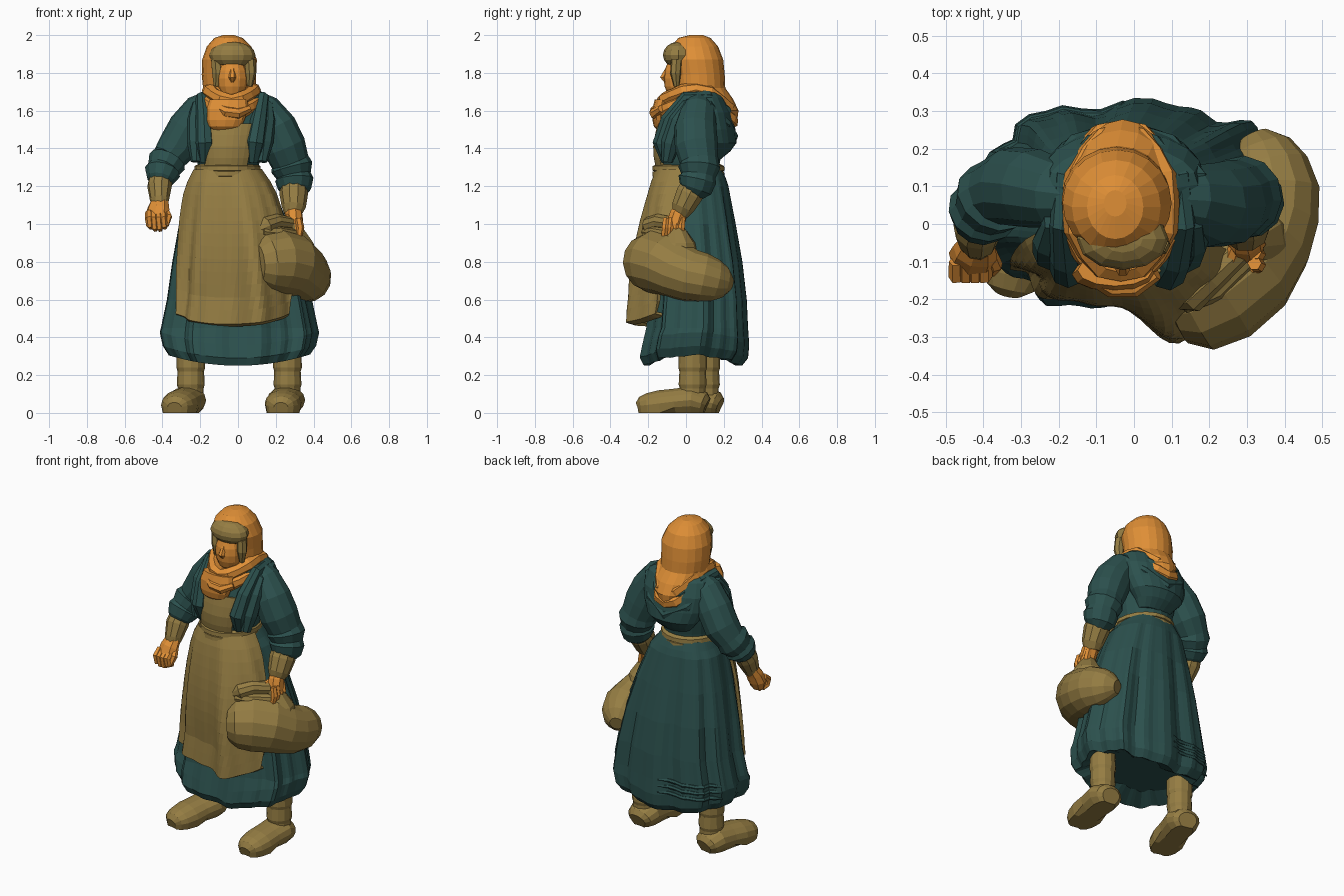
import bpy, bmesh, math
from mathutils import Vector


def material(name, rgb):
    m = bpy.data.materials.new(name)
    m.diffuse_color = (*rgb, 1)
    return m


TEAL = material("teal cloth", (0.025, 0.082, 0.076))
OLIVE = material("olive cloth", (0.300, 0.205, 0.056))
ORANGE = material("orange", (0.740, 0.275, 0.037))


def build(name, rows, mat, closed=True, caps=True, floor=False, thick=0):
    """Skin a list of point rows into one flat-shaded mesh."""
    bm = bmesh.new()
    vs = [[bm.verts.new((p[0], p[1], 0 if floor and p[2] < 0.022 else p[2])) for p in r] for r in rows]
    n = len(rows[0])
    for a, b in zip(vs, vs[1:]):
        for i in range(n if closed else n - 1):
            j = (i + 1) % n
            bm.faces.new((a[i], a[j], b[j], b[i]))
    if closed and caps:
        bm.faces.new(vs[0])
        bm.faces.new(vs[-1])
    bmesh.ops.recalc_face_normals(bm, faces=bm.faces)
    me = bpy.data.meshes.new(name)
    bm.to_mesh(me)
    bm.free()
    me.materials.append(mat)
    ob = bpy.data.objects.new(name, me)
    bpy.context.collection.objects.link(ob)
    if thick:
        s = ob.modifiers.new("thickness", 'SOLIDIFY')
        s.thickness, s.offset = thick, 0
    return ob


def tube(name, path, mat, n=10, wide=1.0, loop=False, floor=False):
    """Tube through (x, y, z, radius) points; wide stretches it sideways."""
    pts = [Vector(p[:3]) for p in path]
    m, u, rows = len(pts), None, []
    for i, p in enumerate(pts):
        a = pts[(i - 1) % m] if loop else pts[max(i - 1, 0)]
        b = pts[(i + 1) % m] if loop else pts[min(i + 1, m - 1)]
        t = (b - a).normalized()
        if u is None:
            u = t.cross(Vector((0, 0, 1)))
            if u.length < 0.5:
                u = Vector((1, 0, 0))
        u = (u - t * u.dot(t)).normalized()
        v, r = t.cross(u), path[i][3]
        rows.append([p + u * math.cos(k * math.tau / n) * r * wide + v * math.sin(k * math.tau / n) * r
                     for k in range(n)])
    if loop:
        rows.append([q.copy() for q in rows[0]])
    return build(name, rows, mat, caps=not loop, floor=floor)


def ring_pt(r, th, off=0, fold=0, box=1.0):
    """Point on an oval ring (z, centre x, half width, front y, back y)."""
    z, cx, rx, yf, yb = r
    c, s = math.cos(th), math.sin(th)
    f = off + fold * (0.6 * math.sin(9 * th + 1) + 0.4 * math.sin(17 * th))
    c, s = math.copysign(abs(c) ** box, c), math.copysign(abs(s) ** box, s)
    return [cx + (rx + f) * c, (yf + yb) / 2 + ((yb - yf) / 2 + f) * s, z]


def at(rings, z):
    """Interpolate a descending ring profile at height z."""
    for a, b in zip(rings, rings[1:]):
        if b[0] <= z <= a[0]:
            k = (a[0] - z) / (a[0] - b[0])
            return [p + (q - p) * k for p, q in zip(a, b)]


def loft(name, rings, mat, n=20):
    return build(name, [[ring_pt(r, k * math.tau / n) for k in range(n)] for r in rings], mat)


def ball(name, c, r, mat, n=12, m=8):
    rows = [[(c[0] + r[0] * math.sin(a) * math.cos(k * math.tau / n),
              c[1] + r[1] * math.sin(a) * math.sin(k * math.tau / n),
              c[2] + r[2] * math.cos(a)) for k in range(n)]
            for a in [0.08 + (math.pi - 0.16) * i / m for i in range(m + 1)]]
    return build(name, rows, mat)


# Skirt with gathered folds and a tucked hem
SKIRT = [(1.29, -.055, .16, -.14, .19), (1.24, -.05, .19, -.15, .21), (1.2, -.045, .22, -.155, .222),
         (1.0, -.025, .285, -.165, .255), (.8, -.01, .333, -.175, .285), (.6, 0, .37, -.18, .305),
         (.45, 0, .402, -.195, .312), (.36, 0, .408, -.215, .318), (.29, 0, .392, -.23, .312),
         (.25, 0, .36, -.21, .28), (.31, 0, .26, -.12, .19)]


def fold_at(z):
    return 0.023 * min(1, (1.29 - z) / 0.6)


rows = []
for r in SKIRT:
    row = [ring_pt(r, k * math.tau / 84, 0, fold_at(r[0]), 0.82) for k in range(84)]
    if r[0] < 0.4:
        for p in row:
            p[2] += 0.065 * min(1, (p[0] / 0.4) ** 2)
    rows.append(row)
build("skirt", rows, TEAL)

# Tucks sewn round the back of the hem
for i in range(3):
    z = .375 + .038 * i
    tube("hem_tuck_%d" % i, [(*ring_pt(at(SKIRT, z), math.radians(92 + 7 * k), -.003, fold_at(z), .82), .004 if k in (0, 9) else .013)
                             for k in range(10)], TEAL, n=6)

# Apron follows the skirt and is pushed forward under the bundle
rows = []
for i in range(13):
    t = i / 12
    row = []
    for k in range(37):
        s = k / 36
        left, right = 82 - 30 * t ** 0.7, 82 - 42 * t
        th = math.radians(-90 - left + (left + right) * s)
        z = 1.285 - t * (0.755 + 0.055 * math.sin(math.pi * s))
        p = ring_pt(at(SKIRT, z), th, 0.012, fold_at(z), 0.82)
        p[1] -= 0.03 * math.sin(math.pi * s) * math.sin(math.pi * min(1, t * 1.2))
        p[1] -= 0.09 * min(1, t * 1.2) ** 1.2 * math.exp(-((p[0] - 0.11) / 0.13) ** 2)
        row.append(p)
    rows.append(row)
last = [[p[0] * .98, p[1] + 0.04, p[2] - 0.01] for p in rows[-1]]
build("apron", rows + [last], OLIVE, closed=False, thick=0.018)

# Waistband in two rolls
for i, z in enumerate((1.265, 1.295)):
    loft("waistband_%d" % i, [(z + .022, -.055, .155, -.15, .18), (z + .012, -.055, .174, -.176, .202),
                              (z - .012, -.055, .176, -.178, .204), (z - .022, -.055, .155, -.15, .18)], OLIVE)

# Bodice, back drape and bib
TORSO = [(1.73, -.03, .10, -.04, .15), (1.68, -.03, .18, -.08, .20), (1.62, -.03, .205, -.10, .22),
         (1.52, -.035, .195, -.135, .215), (1.42, -.045, .185, -.155, .20), (1.33, -.05, .165, -.15, .18),
         (1.26, -.055, .15, -.13, .17)]
loft("bodice", TORSO, TEAL)
loft("back_drape", [(1.73, -.03, .11, .02, .16), (1.67, -.03, .20, 0, .21), (1.59, -.03, .215, .02, .245),
                    (1.5, -.03, .20, .04, .262), (1.43, -.03, .17, .06, .268), (1.385, -.03, .13, .07, .235),
                    (1.34, -.03, .10, .08, .18)], TEAL)
rows = []
for i in range(5):
    z = 1.53 - 0.24 * i / 4
    rows.append([ring_pt(at(TORSO, z), math.radians(-90 - 44 + 78 * k / 8), 0.012) for k in range(9)])
build("bib", rows, OLIVE, closed=False, thick=0.016)

# Hood folds running over the shoulders and down the back, full over the chest
for i, d in enumerate((0, .045)):
    tube("hood_fold_%d" % i, [(-.175 - d, -.09, 1.33, .03), (-.175 - d, -.12 + d, 1.43, .05), (-.18 - d, -.09 + d, 1.55, .045),
         (-.19 - d / 2, .0, 1.67 - d, .034), (-.18 - d, .12, 1.665 - d, .034), (-.11 - d, .21, 1.60 - d * 1.5, .03),
         (-.03, .24 + d / 5, 1.545 - d * 1.8, .027), (.05 + d, .21, 1.60 - d * 1.5, .03), (.12 + d, .12, 1.665 - d, .034),
         (.13 + d / 2, .0, 1.67 - d, .034), (.11 + d, -.09 + d, 1.55, .045), (.09 + d, -.125 + d, 1.43, .052),
         (.08 + d, -.10, 1.33, .03)], TEAL, n=8)

# Sleeves, cuffs and hands
tube("left_sleeve", [(-.12, .07, 1.65, .07), (-.20, .08, 1.60, .092), (-.265, .095, 1.51, .105), (-.32, .10, 1.41, .105),
     (-.365, .085, 1.35, .09), (-.375, .07, 1.33, .103), (-.395, .045, 1.29, .086), (-.40, .035, 1.275, .096),
     (-.41, .01, 1.235, .075), (-.415, .0, 1.21, .05)], TEAL, n=12)
tube("right_sleeve", [(.06, .07, 1.65, .07), (.14, .065, 1.60, .092), (.20, .05, 1.51, .112), (.245, .055, 1.41, .115),
     (.275, .07, 1.33, .102), (.285, .07, 1.30, .112), (.295, .065, 1.255, .092), (.298, .06, 1.235, .102),
     (.30, .05, 1.185, .088), (.30, .03, 1.15, .05)], TEAL, n=12)
tube("left_cuff", [(-.41, .02, 1.25, .06), (-.415, -.01, 1.20, .066), (-.415, -.045, 1.13, .052), (-.415, -.06, 1.09, .04)], OLIVE)
tube("right_cuff", [(.295, .04, 1.2, .07), (.295, .02, 1.16, .076), (.295, -.015, 1.09, .064), (.29, -.03, 1.05, .045)], OLIVE)
tube("left_palm", [(-.415, -.05, 1.12, .036), (-.422, -.075, 1.08, .045), (-.43, -.095, 1.03, .048), (-.435, -.10, .98, .03)],
     ORANGE, n=8, wide=1.35)
tube("right_palm", [(.29, -.02, 1.08, .04), (.295, -.04, 1.05, .048), (.30, -.06, .99, .048), (.30, -.07, .94, .03)], ORANGE, n=8)
for i in range(4):
    x, y, dz = -.472 + .025 * i, -.02 - .028 * i, .012 * abs(i - 1.5)
    tube("left_finger_%d" % i, [(x, -.10, 1.06, .02), (x, -.14, 1.03, .021), (x + .005, -.135, .975 + dz, .019),
                                (x + .01, -.10, .965 + dz, .014)], ORANGE, n=6)
    tube("right_finger_%d" % i, [(.32, y, 1.03, .019), (.33, y - .005, .98, .021), (.325, y - .01, .94, .018),
                                 (.29, y - .01, .93, .012)], ORANGE, n=6)
tube("left_thumb", [(-.385, -.07, 1.08, .018), (-.368, -.11, 1.04, .02), (-.38, -.13, .99, .013)], ORANGE, n=6)
tube("right_thumb", [(.27, -.06, 1.04, .018), (.255, -.10, 1.02, .02), (.255, -.12, .98, .013)], ORANGE, n=6)

# Bundle slung round the hip, with a gathered neck in the fist
tube("bundle", [(.085, -.225, .79, .05), (.10, -.215, .79, .11), (.145, -.20, .795, .15), (.21, -.16, .80, .170),
     (.285, -.10, .785, .165), (.33, -.035, .75, .15), (.355, .03, .725, .14), (.362, .09, .715, .132),
     (.35, .15, .70, .115), (.335, .20, .69, .085), (.32, .235, .68, .04)], OLIVE, n=14)
tube("bundle_neck", [(.11, -.205, .97, .025), (.145, -.19, .99, .05), (.20, -.14, 1.01, .045), (.27, -.075, 1.0, .04),
     (.30, -.05, .96, .05), (.31, -.04, .90, .09), (.30, -.05, .82, .13)], OLIVE)
tube("bundle_fold", [(.13, -.22, .96, .02), (.21, -.17, .95, .04), (.28, -.10, .94, .04), (.33, .0, .88, .03)], OLIVE, n=8)

# Headscarf
loft("headscarf", [(2.0, -.05, .03, .02, .09), (1.985, -.05, .075, -.04, .13), (1.94, -.047, .118, -.08, .17),
     (1.87, -.045, .145, -.085, .197), (1.79, -.048, .144, -.07, .205), (1.72, -.045, .14, -.065, .208),
     (1.66, -.035, .15, -.10, .25), (1.60, -.03, .135, -.135, .278), (1.54, -.035, .085, -.12, .27)], ORANGE)
for i, (g, dz) in enumerate(((0, .01), (.012, -.05))):
    path = []
    for k in range(16):
        a = k * math.tau / 16
        s = math.sin(a)
        path.append((-.035 + (.12 + g) * math.cos(a), .055 + (.175 + g) * s,
                     1.70 + dz - (.11 * s * s if s > 0 else .06 * s * s), .036 + .006 * (k % 2)))
    tube("neck_scarf_%d" % i, path, ORANGE, n=7, loop=True)
loft("scarf_tail", [(1.66, -.05, .10, -.165, -.08), (1.61, -.055, .11, -.178, -.09), (1.55, -.065, .10, -.178, -.09),
                    (1.515, -.07, .085, -.17, -.09), (1.495, -.07, .06, -.15, -.10)], ORANGE, n=12)
tube("scarf_knot", [(-.13, -.13, 1.63, .02), (-.06, -.165, 1.595, .03), (.0, -.165, 1.585, .03), (.06, -.13, 1.61, .02)],
     ORANGE, n=7)

# Face and the hair showing under the scarf
ball("face", (-.03, -.05, 1.77), (.08, .068, .115), ORANGE)
tube("nose", [(-.03, -.10, 1.82, .012), (-.03, -.12, 1.775, .02), (-.03, -.105, 1.755, .012)], ORANGE, n=6)
ball("hair", (-.03, -.04, 1.895), (.122, .082, .07), OLIVE)
for i, x in enumerate((-.115, .062)):
    tube("hair_side_%d" % i, [(x, -.05, 1.87, .03), (x + .005, -.055, 1.80, .03), (x, -.05, 1.73, .015)], OLIVE, n=7)

# Boots with flat soles
for side, x, y, toe in (("left", -.25, .105, -.085), ("right", .262, .035, -.035)):
    tube(side + "_boot_leg", [(x, y, .04, .068), (x, y, .13, .068), (x, y, .15, .074), (x, y, .22, .07),
                              (x, y, .24, .076), (x, y, .34, .074)], OLIVE, n=12)
    foot = [(.075, .04, .042), (.055, .05, .062), (0, .068, .075), (-.09, .06, .07), (-.17, .05, .072),
            (-.235, .042, .064), (-.27, .038, .05), (-.288, .03, .028)]
    tube(side + "_boot_foot", [(x + toe * (.075 - d) / .36, y + d, z, r) for d, z, r in foot],
         OLIVE, n=14, wide=1.35, floor=True)
